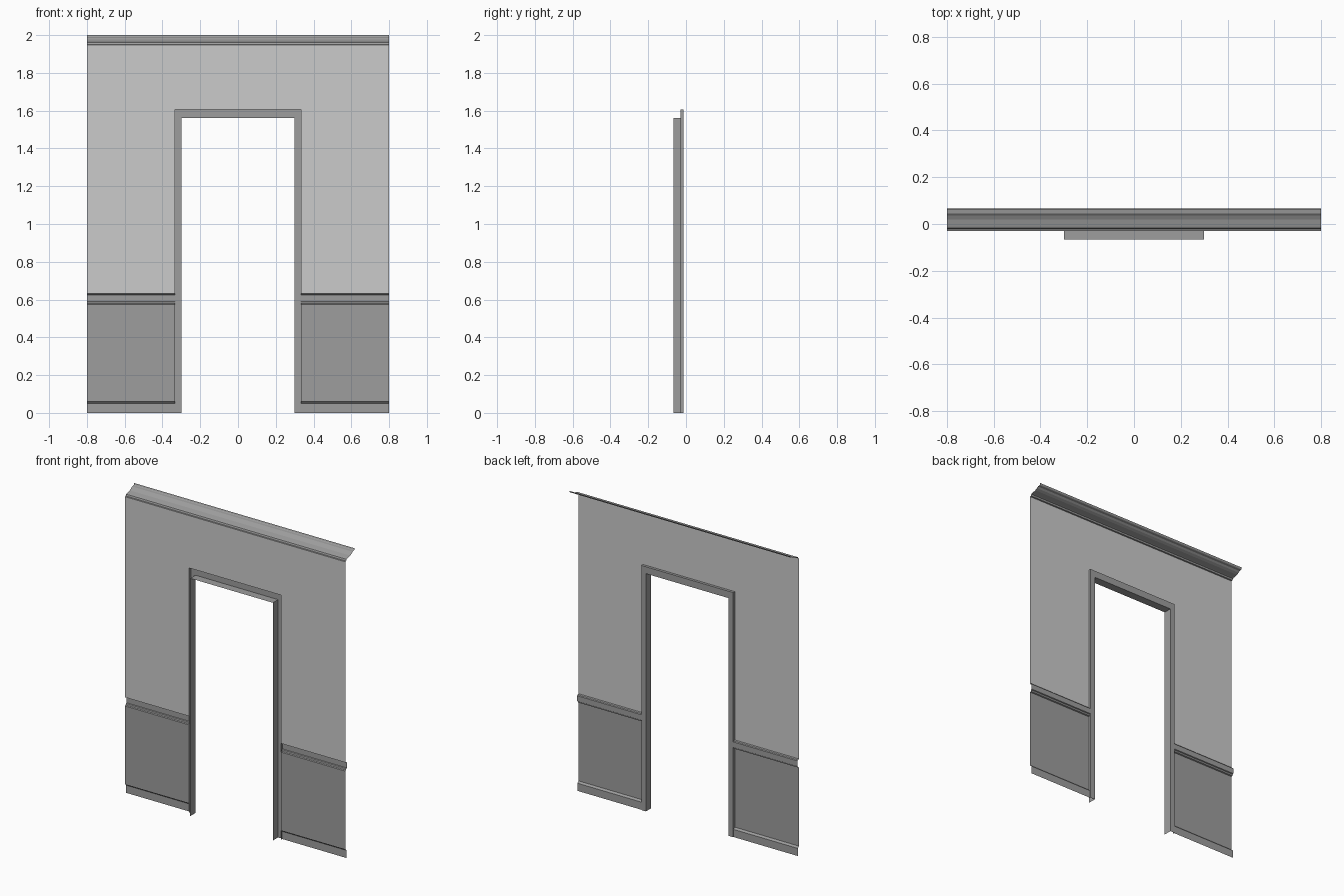
import bpy

if "Cube" in bpy.data.objects:
    bpy.data.objects.remove(bpy.data.objects["Cube"])

WALL_Y = -0.03           # plane of the wall sheet; the room side faces +y
HALF_W = 0.8             # half width of the wall
OPEN_X, OPEN_Z = 0.333, 1.605   # opening cut in the wall


def material(name, v):
    m = bpy.data.materials.new(name)
    m.diffuse_color = (v, v, v, 1)
    m.use_nodes = True
    m.node_tree.nodes["Principled BSDF"].inputs["Base Color"].default_value = m.diffuse_color
    return m


paint = material("wall_paint", 0.8)
trim = material("trim_paint", 0.34)


def grid_object(name, rows, mat):
    """Skin a list of equal-length point rows with quads."""
    n = len(rows[0])
    verts = [p for row in rows for p in row]
    faces = [(i * n + j, i * n + j + 1, (i + 1) * n + j + 1, (i + 1) * n + j)
             for i in range(len(rows) - 1) for j in range(n - 1)]
    me = bpy.data.meshes.new(name)
    me.from_pydata(verts, [], faces)
    me.materials.append(mat)
    ob = bpy.data.objects.new(name, me)
    bpy.context.collection.objects.link(ob)
    return ob


def run(name, profile, x0, x1, mat=trim):
    """Extrude an open (y, z) profile along x, without end caps."""
    return grid_object(name, [[(x, y, z) for y, z in profile] for x in (x0, x1)], mat)


# Profiles, bottom to top
base = [(-0.017, 0), (-0.017, 0.05), (-0.022, 0.056), (WALL_Y, 0.06)]
panel = [(WALL_Y, 0.06), (WALL_Y, 0.575)]
rail = [(WALL_Y, 0.575), (-0.022, 0.578), (-0.02, 0.587), (-0.014, 0.59),
        (-0.014, 0.625), (-0.018, 0.63), (WALL_Y, 0.632)]
upper = [(WALL_Y, 0.632), (WALL_Y, OPEN_Z)]
header = [(WALL_Y, OPEN_Z), (WALL_Y, 1.948)]
crown = [(WALL_Y, 1.948), (-0.022, 1.95), (-0.018, 1.96), (-0.01, 1.963),
         (0.02, 1.97), (0.036, 1.978), (0.045, 1.986), (0.06, 1.988),
         (0.064, 1.991), (0.067, 2.0)]

# Wall pieces either side of the doorway
for side, x0, x1 in (("left", -HALF_W, -OPEN_X), ("right", OPEN_X, HALF_W)):
    run("baseboard_" + side, base, x0, x1)
    run("wainscot_" + side, panel, x0, x1)
    run("chair_rail_" + side, rail, x0, x1)
    run("upper_wall_" + side, upper, x0, x1, paint)

# Wall above the doorway and crown moulding
run("wall_header", header, -HALF_W, HALF_W, paint)
run("crown_moulding", crown, -HALF_W, HALF_W)

# Door casing and jamb: (half width, height, y) section swept round the opening
section = [(OPEN_X, OPEN_Z, WALL_Y), (OPEN_X, OPEN_Z, -0.013),
           (0.3, 1.56, -0.013), (0.3, 1.56, -0.067)]
grid_object("door_casing",
            [[(-x, y, 0), (-x, y, z), (x, y, z), (x, y, 0)] for x, z, y in section],
            trim)
